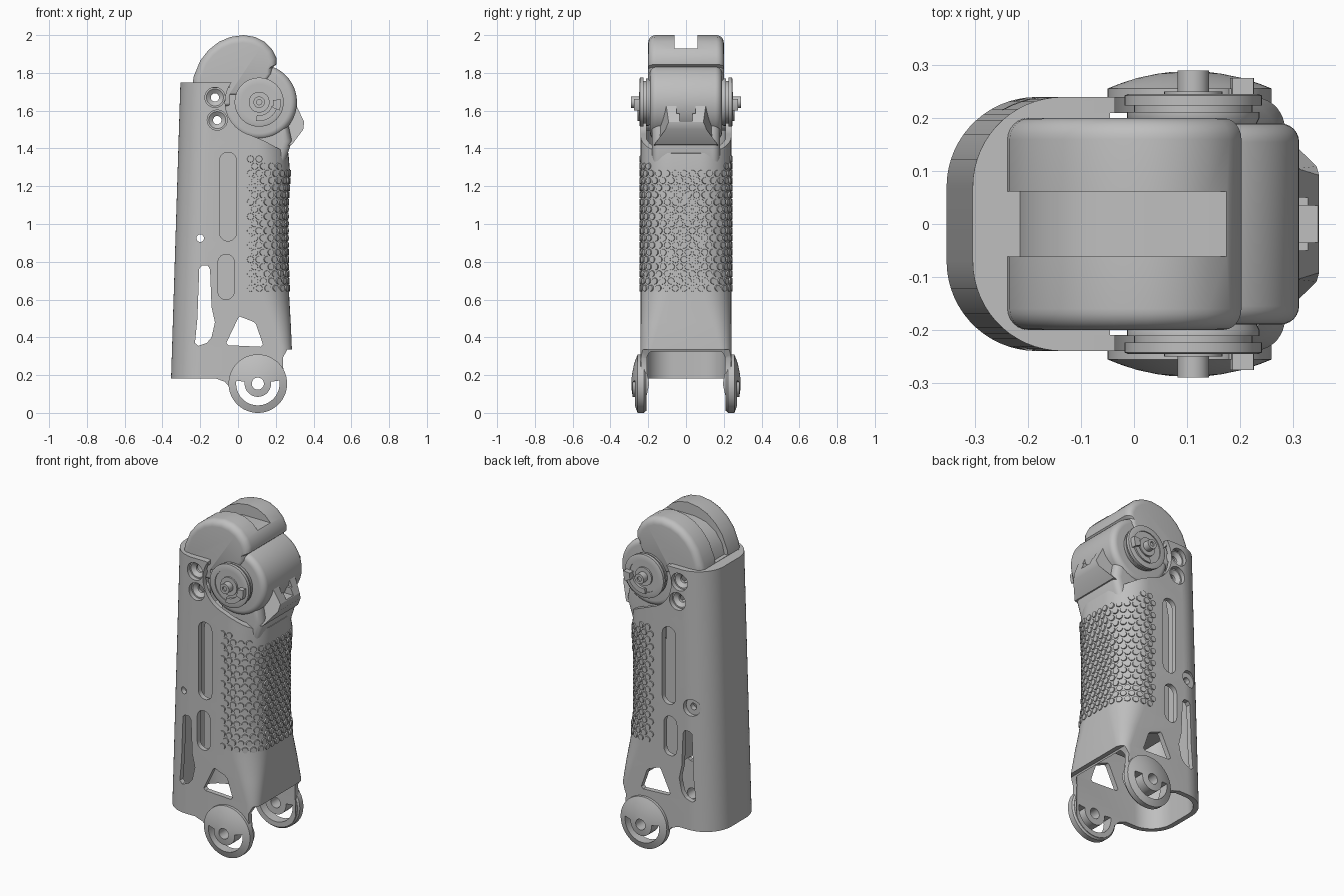
import bpy, bmesh
from math import sin, cos, pi, radians
from mathutils import Vector, Matrix

if "Cube" in bpy.data.objects:
    bpy.data.objects.remove(bpy.data.objects["Cube"])

grey = bpy.data.materials.new("light_grey")
grey.use_nodes = True
COLOUR = (0.52, 0.52, 0.52, 1)
grey.diffuse_color = COLOUR
grey.node_tree.nodes["Principled BSDF"].inputs["Base Color"].default_value = COLOUR
KNEE, ANKLE = (0.112, 1.645), (0.105, 0.155)


def finish(name, bm):
    bmesh.ops.recalc_face_normals(bm, faces=bm.faces)
    mesh = bpy.data.meshes.new(name)
    bm.to_mesh(mesh)
    bm.free()
    mesh.materials.append(grey)
    ob = bpy.data.objects.new(name, mesh)
    bpy.context.collection.objects.link(ob)
    return ob


def skin(bm, rings, closed=False):
    """Bridge equal rings of points; cap the ends unless the loop closes."""
    vs = [[bm.verts.new(p) for p in r] for r in rings]
    n = len(vs[0])
    pairs = list(zip(vs, vs[1:])) + ([(vs[-1], vs[0])] if closed else [])
    for a, b in pairs:
        for i in range(n):
            j = (i + 1) % n
            bm.faces.new((a[i], a[j], b[j], b[i]))
    if not closed:
        bm.faces.new(vs[0])
        bm.faces.new(vs[-1])


def prism(name, pts, y0, y1):
    """Side profile (x, z) pushed along y."""
    bm = bmesh.new()
    skin(bm, [[(x, y, z) for x, z in pts] for y in (y0, y1)])
    return finish(name, bm)


def pillow(name, pts, half, r, centre, reach):
    """Side profile pushed to +-half along y, its rims rounded by r towards centre."""
    cx, cz = centre
    turns = [pi / 2 * i / 6 for i in range(7)]
    levels = [(half - r + r * sin(t), 1 - r * (1 - cos(t)) / reach) for t in turns]
    levels = [(-y, k) for y, k in levels[::-1]] + levels
    bm = bmesh.new()
    skin(bm, [[(cx + (x - cx) * k, y, cz + (z - cz) * k) for x, z in pts] for y, k in levels])
    return finish(name, bm)


def arc(c, r, a0=0, a1=360, n=40):
    m = n if a1 - a0 == 360 else n - 1
    return [(c[0] + r * cos(radians(a0 + (a1 - a0) * i / m)),
             c[1] + r * sin(radians(a0 + (a1 - a0) * i / m))) for i in range(n)]


def band(c, r0, r1, a0, a1):
    return arc(c, r1, a0, a1, 24) + arc(c, r0, a0, a1, 24)[::-1]


def stadium(x, z0, z1, r):
    return arc((x, z1 - r), r, 0, 180, 12) + arc((x, z0 + r), r, 180, 359.9, 12)


def lathe(name, c, profile, s, n=48, closed=False):
    """Turn (radius, y) pairs about a y axis; s picks the side."""
    bm = bmesh.new()
    skin(bm, [[(x, s * y, z) for x, z in arc(c, r, n=n)] for r, y in profile], closed)
    return finish(name, bm)


def cut(ob, pts, y0=-0.5, y1=0.5, op="DIFFERENCE"):
    tool = prism("cutter", pts, y0, y1)
    tool.hide_render = True
    mod = ob.modifiers.new("cut", "BOOLEAN")
    mod.operation, mod.object, mod.solver = op, tool, "EXACT"
    dg = bpy.context.evaluated_depsgraph_get()
    mesh = bpy.data.meshes.new_from_object(ob.evaluated_get(dg))
    ob.modifiers.clear()
    ob.data = mesh
    bpy.data.objects.remove(tool)


# Shell: rounded sections (height, front x, front corner radius) lofted into a hollow tube
ROWS = [(0, .285, .06), (.345, .285, .06), (.48, .279, .1), (.6, .272, .14), (.75, .265, .17), (.9, .262, .17),
        (1.1, .262, .17), (1.28, .275, .17), (1.4, .265, .17), (1.8, .262, .17)]


def row_at(z):
    for a, b in zip(ROWS, ROWS[1:]):
        if z <= b[0]:
            t = (z - a[0]) / (b[0] - a[0])
            return [p + (q - p) * t for p, q in zip(a, b)]


def section(z, inset=0):
    _, xf, rf = row_at(z)
    xb, h = -0.36 + 0.0315 * z + inset, 0.24 - inset
    xf, rf, rb = xf - inset, max(rf - inset, 0.02), 0.17 - inset
    return (arc((xf - rf, -h + rf), rf, -90, 0, 10) + arc((xf - rf, h - rf), rf, 0, 90, 10)
            + arc((xb + rb, h - rb), rb, 90, 180, 16) + arc((xb + rb, -h + rb), rb, 180, 270, 16))


bm = bmesh.new()
levels = [r[0] for r in ROWS]
skin(bm, [[(x, y, z) for x, y in section(z)] for z in levels]
     + [[(x, y, z) for x, y in section(z, .03)] for z in levels[::-1]], closed=True)
shell = finish("shell", bm)
outline = ([(-.5, .183), (-.12, .183), (-.07, .165)] + arc(ANKLE, .145, 190, 380, 24)
           + [(.237, .29), (.26, .335), (.4, .345), (.4, 1.33), (.25, 1.38), (.14, 1.44)]
           + arc(KNEE, .18, -105, -215, 16) + [(-.06, 1.75), (-.5, 1.75)])
cut(shell, outline, op="INTERSECT")
SCREWS = [(-.122, 1.67), (-.11, 1.55)]
PEG = (-.2, .925)
WINDOWS = [stadium(-.053, .91, 1.38, .045), stadium(-.063, .6, .84, .043),
           [(-.205, .765), (-.19, .78), (-.16, .78), (-.148, .76), (-.14, .56), (-.122, .48), (-.14, .4),
            (-.165, .37), (-.21, .355), (-.228, .37), (-.215, .5)],
           [(-.062, .37), (-.05, .358), (.12, .35), (.132, .362), (.095, .47), (.08, .483), (.01, .51), (0, .5)]]
ankle_slot = band(ANKLE, .07, .115, 172, 368)
ankle_hole = arc(ANKLE, .032)
for pts in WINDOWS + [arc(s, .053) for s in SCREWS] + [ankle_slot, ankle_hole]:
    cut(shell, pts)
cut(shell, arc(PEG, .02))
cut(shell, arc(PEG, .05), 0, .5)

# Inner core behind the windows, neck and flush top deck
prism("inner_core", [(-.11, .56), (.18, .56), (.18, 1.45), (-.08, 1.45), (-.11, 1.3)], -.17, .17)
pillow("neck", [(0, 1.25), (.225, 1.25), (.285, 1.44), (.25, 1.6), (0, 1.6)], .18, .04, (.12, 1.42), .15)
bm = bmesh.new()
skin(bm, [[(min(x, -.045), y, z) for x, y in section(z, .02)] for z in (1.72, 1.748)])
deck = finish("top_deck", bm)

# Screw seats and the peg seat
for s in (-1, 1):
    for c in SCREWS:
        lathe("screw_seat", c, [(.056, .212), (.056, .18), (.022, .18), (.022, .195), (.045, .212)], s, closed=True)
seat = prism("peg_seat", arc(PEG, .055), .18, .212)
cut(seat, arc(PEG, .02))

# Domed cap with a slot over the crown
dome = [(-.243, 1.72), (-.235, 1.78), (-.2, 1.865), (-.155, 1.922), (-.1, 1.965), (-.04, 1.99), (.03, 2.0),
        (.09, 1.99), (.14, 1.965), (.18, 1.925), (.203, 1.88)]
cap = pillow("cap", dome + [(.203, 1.845), (.185, 1.83), (.185, 1.8), (.1, 1.68), (-.05, 1.68), (-.05, 1.62),
                            (-.17, 1.6)], .2, .04, (0, 1.76), .24)
cut(cap, [(-.215, 1.75), (-.2, 1.81), (-.155, 1.875), (-.09, 1.915), (-.01, 1.93), (.4, 1.93), (.4, 2.1),
          (-.5, 2.1), (-.5, 1.75)], -.061, .061)
for c in SCREWS:
    cut(cap, arc(c, .054))

# Knee barrel
pillow("knee_barrel", arc(KNEE, .2, n=64), .19, .035, KNEE, .2)

# Knee bearings, pins and hooks; ankle discs
for s in (-1, 1):
    lathe("knee_bearing", KNEE, [(.115, .18), (.125, .2), (.125, .212), (.112, .212), (.112, .224), (.13, .224),
                                 (.13, .243), (.122, .246), (.095, .246), (.095, .24)], s)
    lathe("knee_pin", KNEE, [(.055, .235), (.055, .25), (.03, .25), (.03, .29), (.014, .29), (.014, .28)], s, 32)
    prism("knee_hook", band(KNEE, .07, .1, -100, -15), s * .235, s * .256)
    prism("hook_tip", band(KNEE, .075, .115, -22, 8), s * .235, s * .276)
    disc = lathe("ankle_disc", ANKLE, [(.146, .213), (.155, .222), (.155, .256), (.135, .264), (.1, .276),
                                       (.06, .284), (.03, .288)], s, 64)
    cut(disc, ankle_slot)
    cut(disc, ankle_hole)

# Knee stop bracket, wider at its foot, with a flared notch
stop = prism("knee_stop", [(.2, 1.63), (.308, 1.63), (.35, 1.54), (.345, 1.5), (.285, 1.42), (.2, 1.4)], -1, 1)
for v in stop.data.vertices:
    x, y, z = v.co
    v.co.y = y * (.105 + (1.63 - z) * .3 - max(0, x - .31))
for half, z in ((.035, 1.545), (.05, 1.585)):
    cut(stop, [(.28, z), (.28, 1.7), (.4, 1.7), (.4, z)], -half, half)

# Grip studs: staggered rows wrapped around the front of the shell
bm = bmesh.new()
COLS, STEP = 17, .038
for k in range(19):
    z = .66 + k * STEP
    path = [Vector((x, y, z)) for x, y in [(.055, -.24)] + section(z)[:20] + [(.055, .24)]]
    lengths = [(b - a).length for a, b in zip(path, path[1:])]
    for i in range(COLS):
        d = sum(lengths) * (i + .25 + .5 * (k % 2)) / COLS
        j = 0
        while d > lengths[j]:
            d -= lengths[j]
            j += 1
        along = (path[j + 1] - path[j]).normalized()
        p = path[j] + along * d
        if z > 1.385 - (p.x - .06) * .5:
            continue
        out = along.cross(Vector((0, 0, 1)))
        turn = out.to_track_quat("Z", "Y").to_matrix().to_4x4()
        bmesh.ops.create_cone(bm, cap_ends=True, segments=12, radius1=.019, radius2=.017, depth=.014,
                              matrix=Matrix.Translation(p - out * .001) @ turn)
finish("grip_studs", bm)

# Smooth rounded surfaces, keep hard edges
for ob in bpy.context.collection.objects:
    if ob.type == "MESH" and grey.name in ob.data.materials:
        ob.select_set(True)
        bpy.context.view_layer.objects.active = ob
bpy.ops.object.shade_smooth_by_angle(angle=radians(30))
